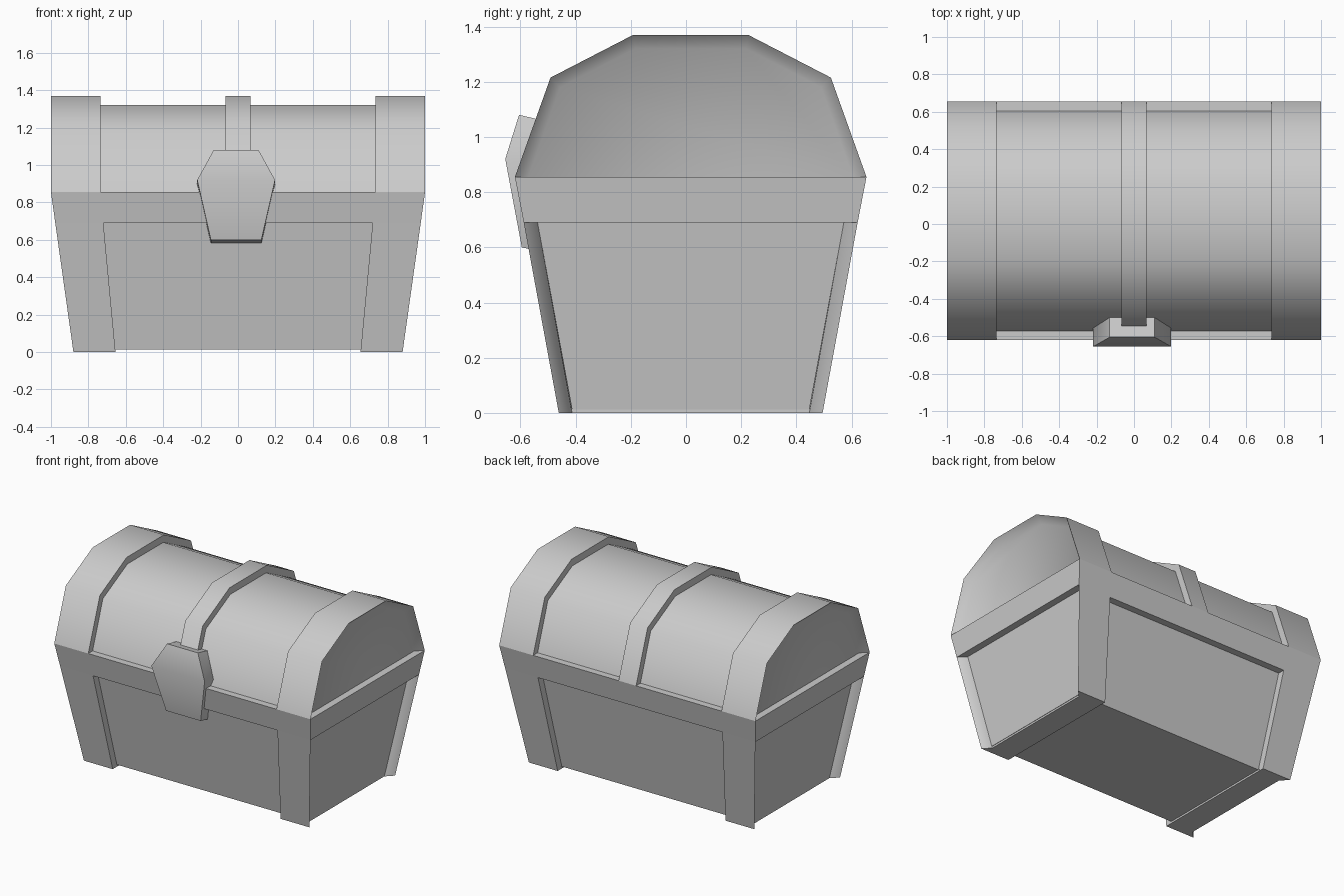
import bpy, bmesh, math

cube = bpy.data.objects.get("Cube")
if cube:
    bpy.data.objects.remove(cube, do_unlink=True)

MID_Y = 0.017          # the lock shifts the box slightly back
BASE, RIM_LOW, RIM_TOP = 0.0, 0.69, 0.855

grey = bpy.data.materials.new("plain grey")
grey.use_nodes = True
grey.diffuse_color = (0.6, 0.6, 0.6, 1)
grey.node_tree.nodes["Principled BSDF"].inputs["Base Color"].default_value = (0.6, 0.6, 0.6, 1)


def loft(name, rings, open_bottom=False):
    """Skin matching rings of points and cap both ends."""
    bm = bmesh.new()
    loops = [[bm.verts.new((x, y + MID_Y, z)) for x, y, z in ring] for ring in rings]
    n = len(loops[0])
    for a, b in zip(loops, loops[1:]):
        for i in range(n - 1 if open_bottom else n):
            j = (i + 1) % n
            bm.faces.new((a[i], a[j], b[j], b[i]))
    bm.faces.new(loops[0])
    bm.faces.new(loops[-1])
    bmesh.ops.recalc_face_normals(bm, faces=bm.faces)
    mesh = bpy.data.meshes.new(name)
    bm.to_mesh(mesh)
    bm.free()
    mesh.materials.append(grey)
    obj = bpy.data.objects.new(name, mesh)
    bpy.context.collection.objects.link(obj)
    bpy.ops.object.select_all(action="DESELECT")
    obj.select_set(True)
    bpy.context.view_layer.objects.active = obj
    bpy.ops.object.shade_smooth_by_angle(angle=math.radians(48))
    return obj


def rect(hx, hy, z):
    return [(-hx, -hy, z), (hx, -hy, z), (hx, hy, z), (-hx, hy, z)]


def arch(half, x):
    """Symmetric lid section at x from its front half."""
    pts = [(-y, z) for y, z in half] + [(y, z) for y, z in reversed(half)]
    return [(x, y, z) for y, z in pts]


OUTER = [(0.637, RIM_TOP), (0.508, 1.215), (0.208, 1.37)]
INNER = [(0.588, RIM_TOP), (0.473, 1.18), (0.2, 1.32)]

# Recessed body panels, the rim band and the barrel lid
loft("body", [rect(0.833, 0.43, 0.013), rect(0.927, 0.555, RIM_LOW)])
loft("rim_band", [rect(0.977, 0.605, RIM_LOW), rect(1.0, 0.637, RIM_TOP)])
loft("lid", [arch(INNER, -0.9), arch(INNER, 0.9)], open_bottom=True)
loft("middle_strap", [arch(OUTER, -0.068), arch(OUTER, 0.068)], open_bottom=True)

for sx, side in ((1, "left"), (-1, "right")):
    # End strap with a bevelled recess in the outer side
    loft(side + "_lid_strap",
         [arch(OUTER, sx * 0.735), arch(OUTER, sx), arch(INNER, sx * 0.95)],
         open_bottom=True)
    # Foot strip running front to back
    loft(side + "_foot",
         [[(sx * x, y, z) for x, y in ((0.655, -0.44), (0.83, -0.44), (0.83, 0.44), (0.655, 0.44))]
          for z in (BASE, 0.014)])
    # Tapered corner posts
    for sy, end in ((-1, "front"), (1, "back")):
        low = ((0.88, 0.478), (0.655, 0.478), (0.655, 0.42), (0.833, 0.43))
        high = ((0.977, 0.605), (0.72, 0.605), (0.72, 0.545), (0.927, 0.555))
        loft(f"{end}_{side}_post",
             [[(sx * x, sy * y, z) for x, y in pts]
              for pts, z in ((low, BASE), (high, RIM_LOW))])

# Six-sided lock plate, bent along its widest line
rows = ((0.12, -0.622, 1.08), (0.208, -0.672, 0.92), (0.135, -0.612, 0.6))
outline = [(-0.01 - hx, y, z) for hx, y, z in rows]
outline += [(-0.01 + hx, y, z) for hx, y, z in reversed(rows)]
back = [(x, y + 0.107, z - 0.025) for x, y, z in outline]
lock = loft("lock", [outline, back])

# Split the lock faces along the bend
bm = bmesh.new()
bm.from_mesh(lock.data)
bm.verts.ensure_lookup_table()
for a, b in ((1, 4), (7, 10)):
    bmesh.ops.connect_verts(bm, verts=[bm.verts[a], bm.verts[b]])
bm.to_mesh(lock.data)
bm.free()
